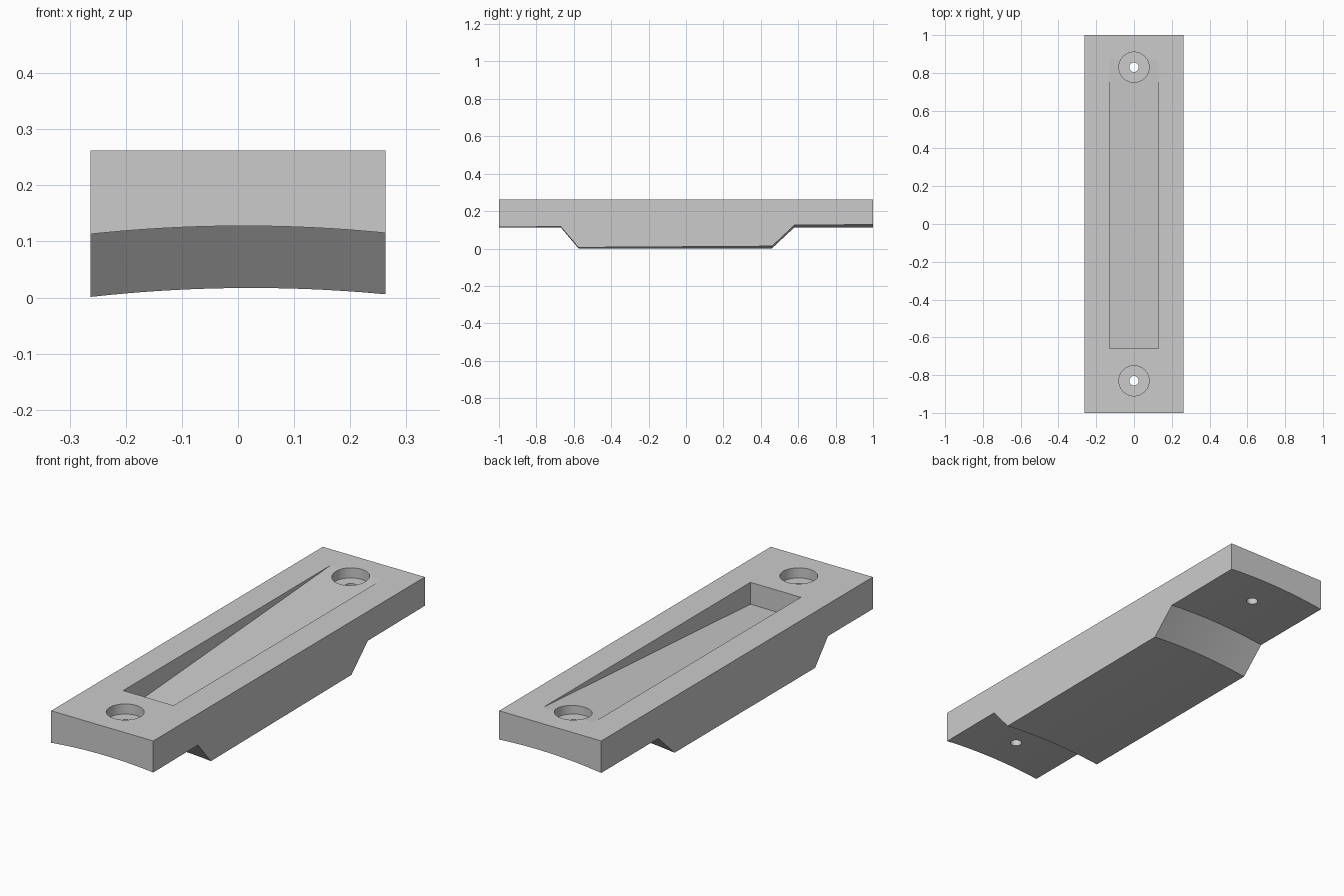
import bpy, bmesh

if "Cube" in bpy.data.objects:
    bpy.data.objects.remove(bpy.data.objects["Cube"])

W, TOP = 0.263, 0.262          # half width, top height
STEP = 0.112                   # how far the middle block hangs down
COLS = 24


def new_object(name, bm):
    bmesh.ops.recalc_face_normals(bm, faces=bm.faces)
    mesh = bpy.data.meshes.new(name)
    bm.to_mesh(mesh)
    bm.free()
    obj = bpy.data.objects.new(name, mesh)
    bpy.context.collection.objects.link(obj)
    return obj


def underside(x, y):
    # Shallow arch whose right edge rises slightly toward the back
    t = x / W
    right_lift = 0.002 + 0.0065 * (y + 1)
    return 0.113 + right_lift * (t + 1) / 2 + 0.0135 * (1 - t * t)


# Mounting block: flat top, arched underside, hanging middle with sloped ends
profile = [(-1, 0), (-0.67, 0), (-0.575, STEP), (0.46, STEP), (0.58, 0), (1, 0)]
bm = bmesh.new()
grid = []
for i in range(COLS + 1):
    x = -W + 2 * W * i / COLS
    grid.append([bm.verts.new((x, y, underside(x, y) - d)) for y, d in profile])
for a, b in zip(grid, grid[1:]):
    for j in range(len(profile) - 1):
        bm.faces.new((a[j], a[j + 1], b[j + 1], b[j]))
lf, lb, rb, rf = [bm.verts.new((x, y, TOP)) for x, y in ((-W, -1), (-W, 1), (W, 1), (W, -1))]
bm.faces.new((lf, lb, rb, rf))
bm.faces.new(grid[0] + [lb, lf])
bm.faces.new(grid[-1] + [rb, rf])
bm.faces.new([c[0] for c in grid] + [rf, lf])
bm.faces.new([c[-1] for c in grid] + [rb, lb])
block = new_object("mounting_block", bm)

# Ramped pocket cutter: deep at the front, running out at the back
bm = bmesh.new()
sides = [[bm.verts.new((x, y, z)) for y, z in ((-0.66, 0.16), (-0.66, 0.362), (2.37, 0.362))]
         for x in (-0.13, 0.13)]
for s in sides:
    bm.faces.new(s)
for j in range(3):
    k = (j + 1) % 3
    bm.faces.new((sides[0][j], sides[0][k], sides[1][k], sides[1][j]))
cutters = [new_object("pocket_cutter", bm)]


# Screw holes with counterbores at both ends
def cylinder_cutter(name, r, y, z0, z1):
    bpy.ops.mesh.primitive_cylinder_add(vertices=48, radius=r, depth=z1 - z0,
                                        location=(0, y, (z0 + z1) / 2))
    obj = bpy.context.object
    obj.name = name
    cutters.append(obj)


for y in (-0.83, 0.83):
    cylinder_cutter("counterbore_cutter", 0.08, y, TOP - 0.047, 0.4)
    cylinder_cutter("screw_hole_cutter", 0.025, y, -0.1, 0.39)

# Apply the cuts, then discard the cutters
bpy.ops.object.select_all(action='DESELECT')
bpy.context.view_layer.objects.active = block
block.select_set(True)
for c in cutters:
    c.hide_render = True
    mod = block.modifiers.new(c.name, 'BOOLEAN')
    mod.operation = 'DIFFERENCE'
    mod.solver = 'EXACT'
    mod.object = c
    bpy.ops.object.modifier_apply(modifier=mod.name)
for c in cutters:
    bpy.data.objects.remove(c)

# The ramp runs out at a very small angle, so keep that edge crisp
bpy.ops.object.shade_smooth_by_angle(angle=0.15)
for p in block.data.polygons:
    if abs(p.normal.x) < 1e-4:
        p.use_smooth = False
